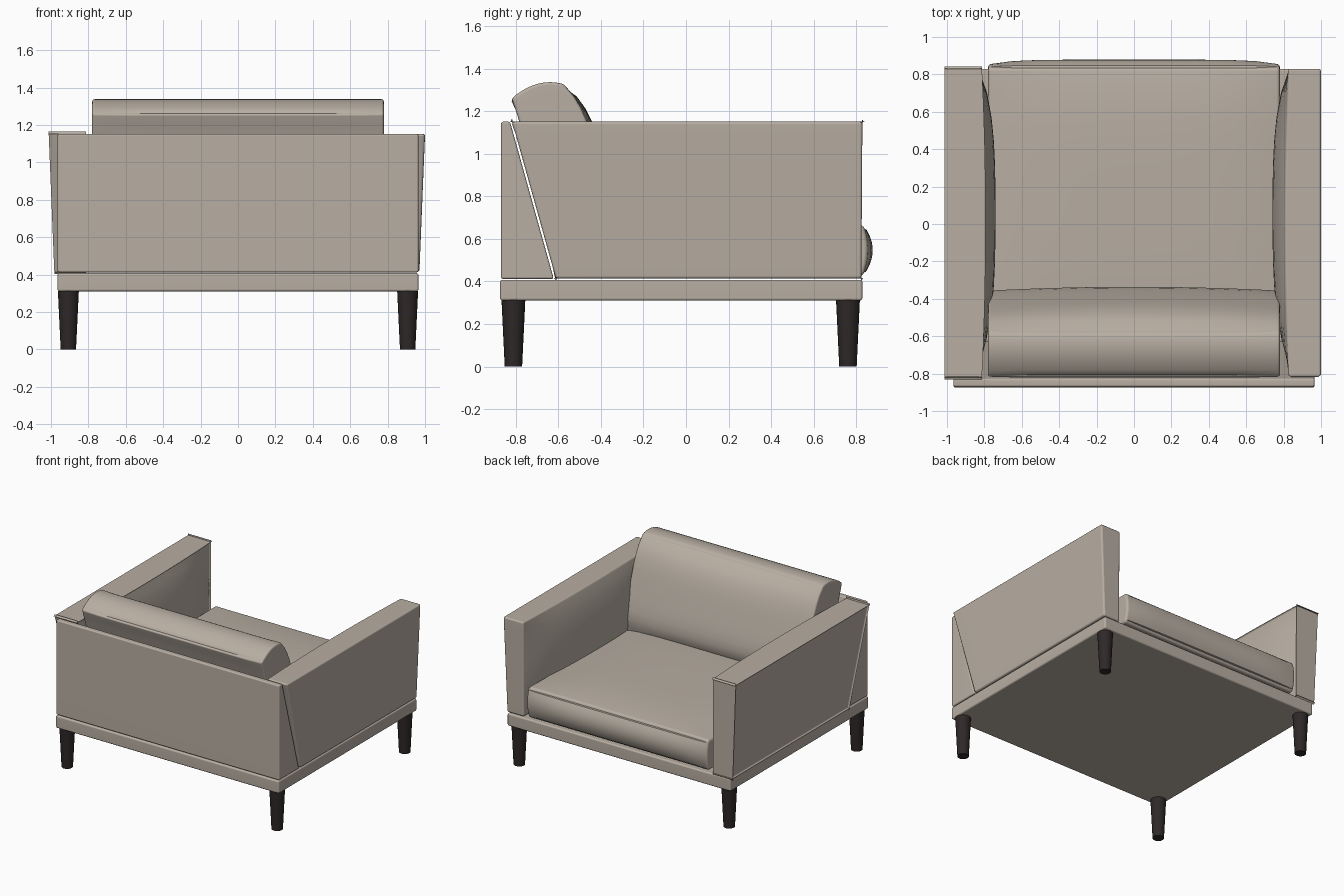
import bpy, bmesh, math

if "Cube" in bpy.data.objects:
    bpy.data.objects.remove(bpy.data.objects["Cube"])


def material(name, rgb):
    m = bpy.data.materials.new(name)
    m.diffuse_color = (*rgb, 1)
    m.use_nodes = True
    m.node_tree.nodes["Principled BSDF"].inputs["Base Color"].default_value = m.diffuse_color
    return m


fabric = material("beige fabric", (0.48, 0.425, 0.365))
wood = material("dark wood", (0.028, 0.021, 0.021))


def lerp(a, b, t):
    return a + (b - a) * t


def finish(name, bm, mat):
    bmesh.ops.recalc_face_normals(bm, faces=bm.faces)
    me = bpy.data.meshes.new(name)
    bm.to_mesh(me)
    bm.free()
    me.materials.append(mat)
    ob = bpy.data.objects.new(name, me)
    bpy.context.collection.objects.link(ob)
    bpy.ops.object.select_all(action='DESELECT')
    ob.select_set(True)
    bpy.context.view_layer.objects.active = ob
    bpy.ops.object.shade_smooth_by_angle(angle=math.radians(40))
    wn = ob.modifiers.new("soft shading", 'WEIGHTED_NORMAL')
    wn.keep_sharp = True
    return ob


def block(name, shape, cuts, bevel):
    """Box over u, v, w in -1..1, reshaped by shape(u, v, w), with rounded edges."""
    bm = bmesh.new()
    bmesh.ops.create_cube(bm, size=2)
    if cuts:
        bmesh.ops.subdivide_edges(bm, edges=bm.edges[:], cuts=cuts, use_grid_fill=True)
    rim = [e for e in bm.edges if len(e.link_faces) == 2 and e.calc_face_angle() > 1]
    for v in bm.verts:
        v.co = shape(*v.co)
    bmesh.ops.bevel(bm, geom=rim, offset=bevel, segments=3, profile=0.5,
                    affect='EDGES', clamp_overlap=True)
    return finish(name, bm, fabric)


def prism(half_x, bb, fb, bt, ft):
    """Shape with side corners (y, z): back/front bottom, back/front top."""
    def shape(u, v, w):
        s, t = (v + 1) / 2, (w + 1) / 2
        y, z = (lerp(lerp(bb[i], fb[i], s), lerp(bt[i], ft[i], s), t) for i in (0, 1))
        return u * half_x, y, z
    return shape


# Base frame and wedge-shaped back panel
block("base", prism(0.965, (-0.875, 0.31), (0.83, 0.31), (-0.875, 0.408), (0.83, 0.408)), 0, 0.012)
block("back_panel", prism(0.965, (-0.87, 0.412), (-0.622, 0.412), (-0.87, 1.152), (-0.828, 1.152)), 0, 0.01)


# Arms: flared outside, padded inside, rear edge slanted along the back panel
def arm_shape(side):
    def shape(u, v, w):
        s, t = (v + 1) / 2, (w + 1) / 2
        y = lerp(lerp(-0.612, -0.818, t), lerp(0.825, 0.83, t), s)
        inner = 0.825 - 0.02 * (1 - v * v) - 0.065 * (1 - v ** 4) * (1 - w * w)
        return side * lerp(inner, lerp(0.97, 1.0, t), (u + 1) / 2), y, lerp(0.414, 1.152, t)
    return shape


for side, label in ((1, "right"), (-1, "left")):
    block(label + "_arm", arm_shape(side), 11, 0.014)

# Seat cushion with crowned top and front
seat_box = prism(0.78, (-0.62, 0.415), (0.832, 0.425), (-0.62, 0.65), (0.835, 0.665))


def seat_shape(u, v, w):
    x, y, z = seat_box(u, v, w)
    if v > 0:
        y += 0.045 * v * (1 - w * w) * (1 - 0.5 * u ** 6)
    if w > 0:
        z += 0.03 * w * (1 - u ** 4) * (1 - v ** 4)
    return x, y, z


block("seat_cushion", seat_shape, 11, 0.018)

# Leaning back cushion with bulging front
back_box = prism(0.78, (-0.61, 0.62), (-0.37, 0.64), (-0.82, 1.262), (-0.575, 1.328))


def back_shape(u, v, w):
    x, y, z = back_box(u, v, w)
    if v > 0:
        y += v * (0.06 + 0.025 * (1 - u * u)) * (1 - w ** 4)
    if w > 0:
        z += 0.035 * w * (1 - v * v)
    return x, y, z


block("back_cushion", back_shape, 11, 0.014)

# Tapered round legs
for x in (-0.907, 0.907):
    for y, label in ((-0.812, "rear"), (0.762, "front")):
        bm = bmesh.new()
        bmesh.ops.create_cone(bm, cap_ends=True, segments=24, radius1=0.041, radius2=0.056, depth=0.312)
        bmesh.ops.translate(bm, verts=bm.verts, vec=(x, y, 0.156))
        finish(label + ("_right" if x > 0 else "_left") + "_leg", bm, wood)
